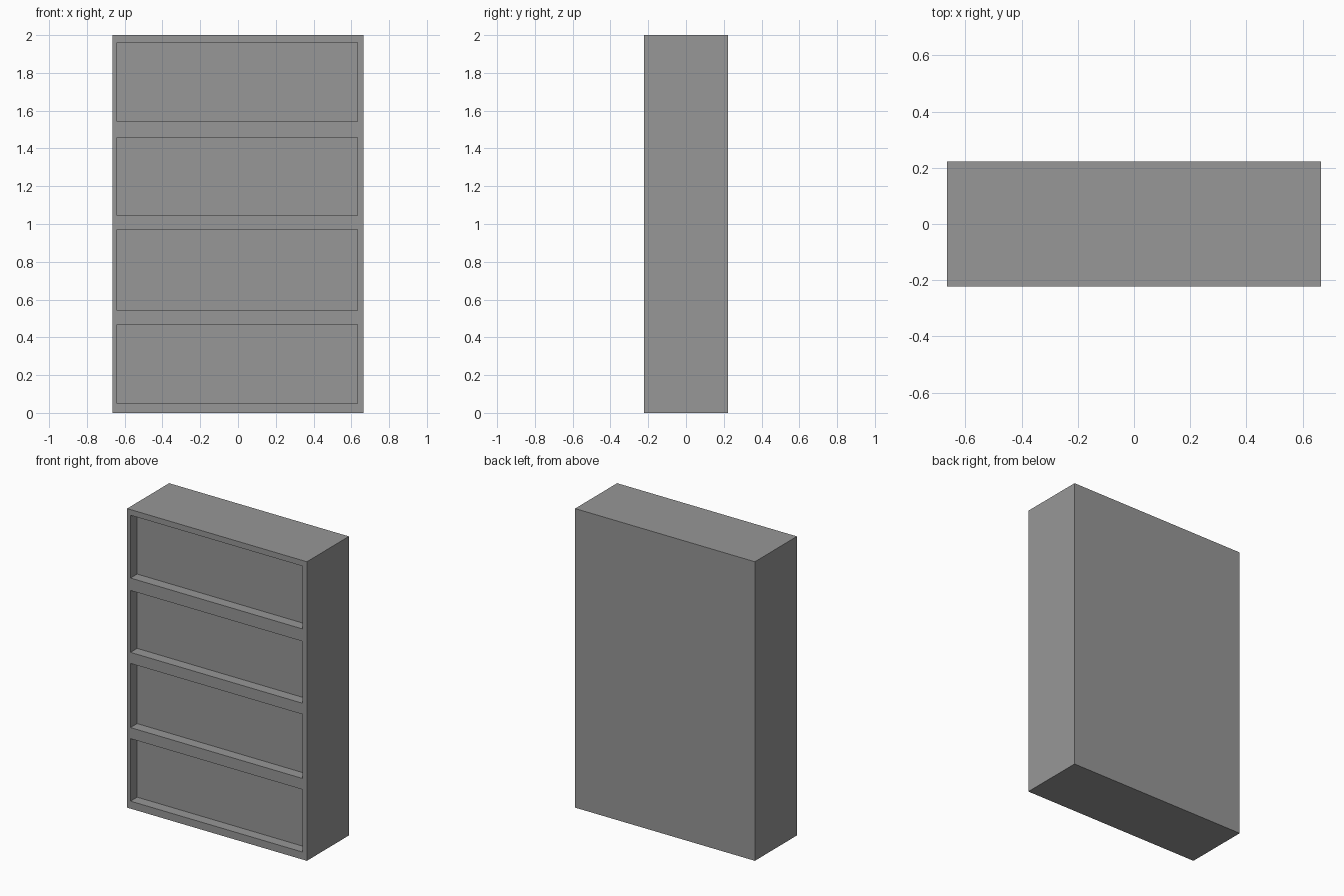
import bpy
import bmesh
from mathutils import Vector

cube = bpy.data.objects.get("Cube")
if cube:
    bpy.data.objects.remove(cube, do_unlink=True)

WIDTH, DEPTH, HEIGHT = 1.33, 0.444, 2.0
RECESS = 0.07
SIDES = (-0.64, 0.632)
BAYS = [(0.05, 0.468), (0.542, 0.971), (1.045, 1.459), (1.542, 1.962)]

# Single grey finish
grey = bpy.data.materials.new("grey")
grey.use_nodes = True
colour = (0.31, 0.31, 0.31, 1)
grey.diffuse_color = colour
grey.node_tree.nodes["Principled BSDF"].inputs["Base Color"].default_value = colour

# Solid cabinet block
bm = bmesh.new()
bmesh.ops.create_cube(bm, size=1)
bmesh.ops.scale(bm, vec=(WIDTH, DEPTH, HEIGHT), verts=bm.verts)
bmesh.ops.translate(bm, vec=(0, 0, HEIGHT / 2), verts=bm.verts)


def split_front(point, normal):
    """Cut the front face only, along a plane."""
    front = [f for f in bm.faces if f.normal.y < -0.9]
    geom = front + list({e for f in front for e in f.edges}) + list({v for f in front for v in f.verts})
    bmesh.ops.bisect_plane(bm, geom=geom, plane_co=point, plane_no=normal)
    bm.normal_update()


# Outlines of the four shelf bays
bm.normal_update()
for z in (z for bay in BAYS for z in bay):
    split_front((0, 0, z), (0, 0, 1))
for x in SIDES:
    split_front((x, 0, 0), (1, 0, 0))

# Push each bay back into the block
for low, high in BAYS:
    bay = []
    for f in bm.faces:
        c = f.calc_center_median()
        if f.normal.y < -0.9 and SIDES[0] < c.x < SIDES[1] and low < c.z < high:
            bay.append(f)
    moved = bmesh.ops.extrude_face_region(bm, geom=bay)["geom"]
    bmesh.ops.delete(bm, geom=[f for f in bay if f.is_valid], context='FACES')
    verts = [g for g in moved if isinstance(g, bmesh.types.BMVert)]
    bmesh.ops.translate(bm, vec=Vector((0, RECESS, 0)), verts=verts)
    bm.normal_update()

bmesh.ops.recalc_face_normals(bm, faces=bm.faces)
mesh = bpy.data.meshes.new("shelf_cabinet")
bm.to_mesh(mesh)
bm.free()
mesh.materials.append(grey)
cabinet = bpy.data.objects.new("shelf_cabinet", mesh)
bpy.context.collection.objects.link(cabinet)
